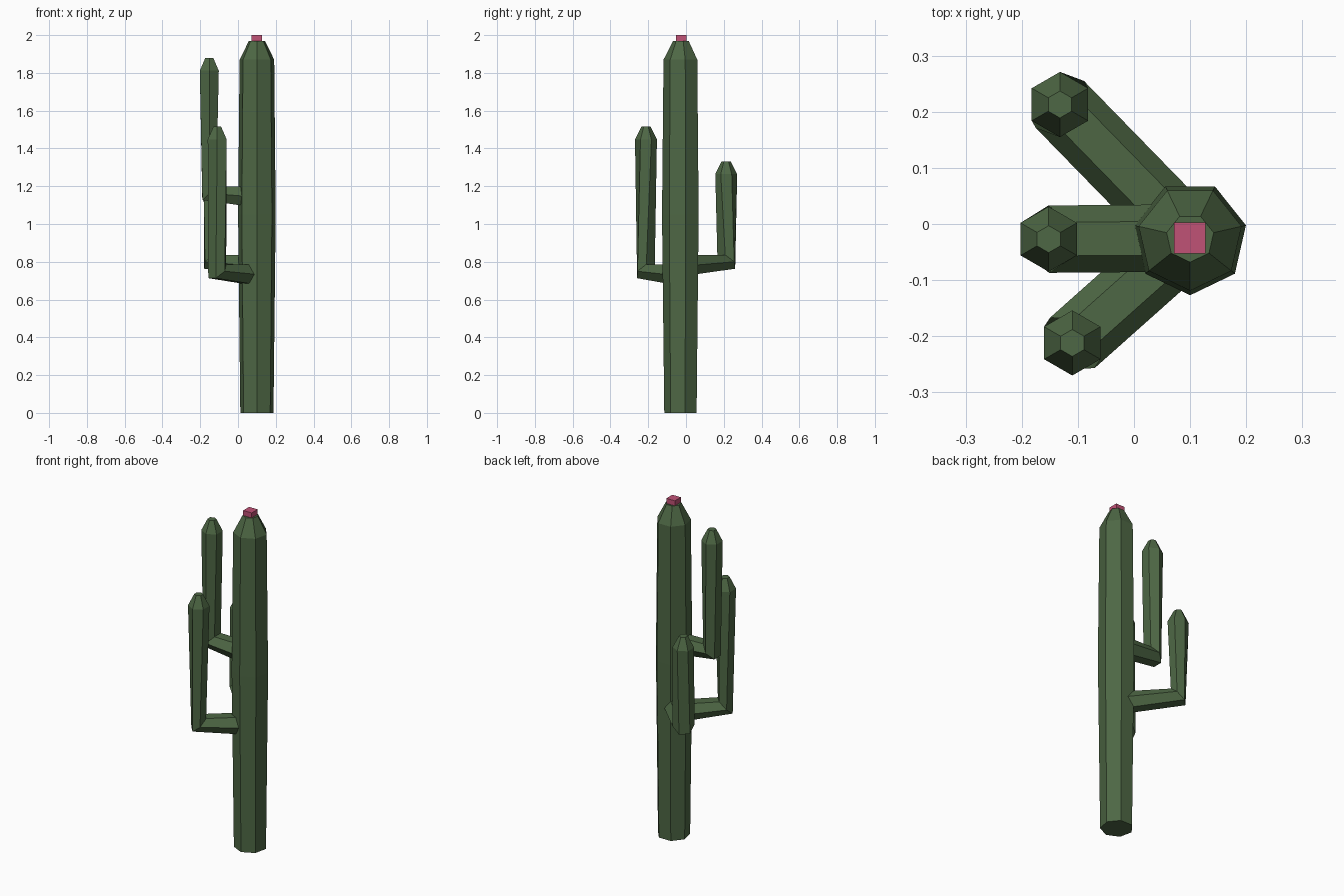
import bpy, bmesh
from math import radians, degrees, cos, sin, atan2, tau, pi
from mathutils import Vector

if "Cube" in bpy.data.objects:
    bpy.data.objects.remove(bpy.data.objects["Cube"])

UP = Vector((0, 0, 1))
TRUNK_X, TRUNK_Y = 0.10, -0.025


def material(name, rgb):
    m = bpy.data.materials.new(name)
    m.diffuse_color = (*rgb, 1)
    m.use_nodes = True
    m.node_tree.nodes["Principled BSDF"].inputs["Base Color"].default_value = m.diffuse_color
    return m


green = material("cactus_green", (0.075, 0.135, 0.058))
pink = material("flower_pink", (0.53, 0.085, 0.18))


def ring(center, radius, u, v, sides, start=0.0):
    return [center + radius * (cos(start + tau * k / sides) * u + sin(start + tau * k / sides) * v)
            for k in range(sides)]


def loft(name, rings, mat):
    """Closed flat-shaded tube through a list of rings."""
    bm = bmesh.new()
    loops = [[bm.verts.new(p) for p in r] for r in rings]
    n = len(loops[0])
    for a, b in zip(loops, loops[1:]):
        for k in range(n):
            j = (k + 1) % n
            bm.faces.new((a[k], a[j], b[j], b[k]))
    bm.faces.new(loops[0])
    bm.faces.new(loops[-1])
    bmesh.ops.recalc_face_normals(bm, faces=bm.faces)
    mesh = bpy.data.meshes.new(name)
    bm.to_mesh(mesh)
    bm.free()
    mesh.materials.append(mat)
    ob = bpy.data.objects.new(name, mesh)
    bpy.context.collection.objects.link(ob)
    return ob


# Trunk: seven sides, slight bulge, tapered tip
X, Y = Vector((1, 0, 0)), Vector((0, 1, 0))
profile = [(0, 0.09), (1.05, 0.102), (1.87, 0.094), (1.97, 0.043)]
loft("trunk", [ring(Vector((TRUNK_X, TRUNK_Y, z)), r, X, Y, 7, -pi / 2) for z, r in profile], green)


# Arms: six-sided, out from the trunk, then bent straight up
def arm(name, x, y, elbow_z, top_z):
    elbow = Vector((x, y, elbow_z))
    root = Vector((TRUNK_X, TRUNK_Y, elbow_z - 0.018))
    out = Vector((x - TRUNK_X, y - TRUNK_Y, 0)).normalized()
    side = UP.cross(out)
    # upright rings keep a corner on the y axis
    phi = degrees(atan2(side.y, side.x))
    a = radians(round((phi - 30) / 60) * 60 + 30)
    u = Vector((cos(a), sin(a), 0))
    v = UP.cross(u)
    if v.dot(-out) < 0:
        v = -v
    root += out * 0.04
    loft(name, [
        ring(root, 0.06, side, UP, 6),
        ring(elbow, 0.06, side, (UP - out).normalized(), 6),
        ring(Vector((x, y, top_z - 0.068)), 0.058, u, v, 6),
        ring(Vector((x, y, top_z)), 0.024, u, v, 6),
    ], green)


arm("front_arm", -0.11, -0.212, 0.75, 1.515)
arm("back_arm", -0.132, 0.213, 0.80, 1.332)
arm("upper_arm", -0.152, -0.027, 1.163, 1.88)

# Flower block on the tip
bpy.ops.mesh.primitive_cube_add(size=0.056, location=(0.099, TRUNK_Y, 1.972))
flower = bpy.context.object
flower.name = "flower"
flower.data.materials.append(pink)
